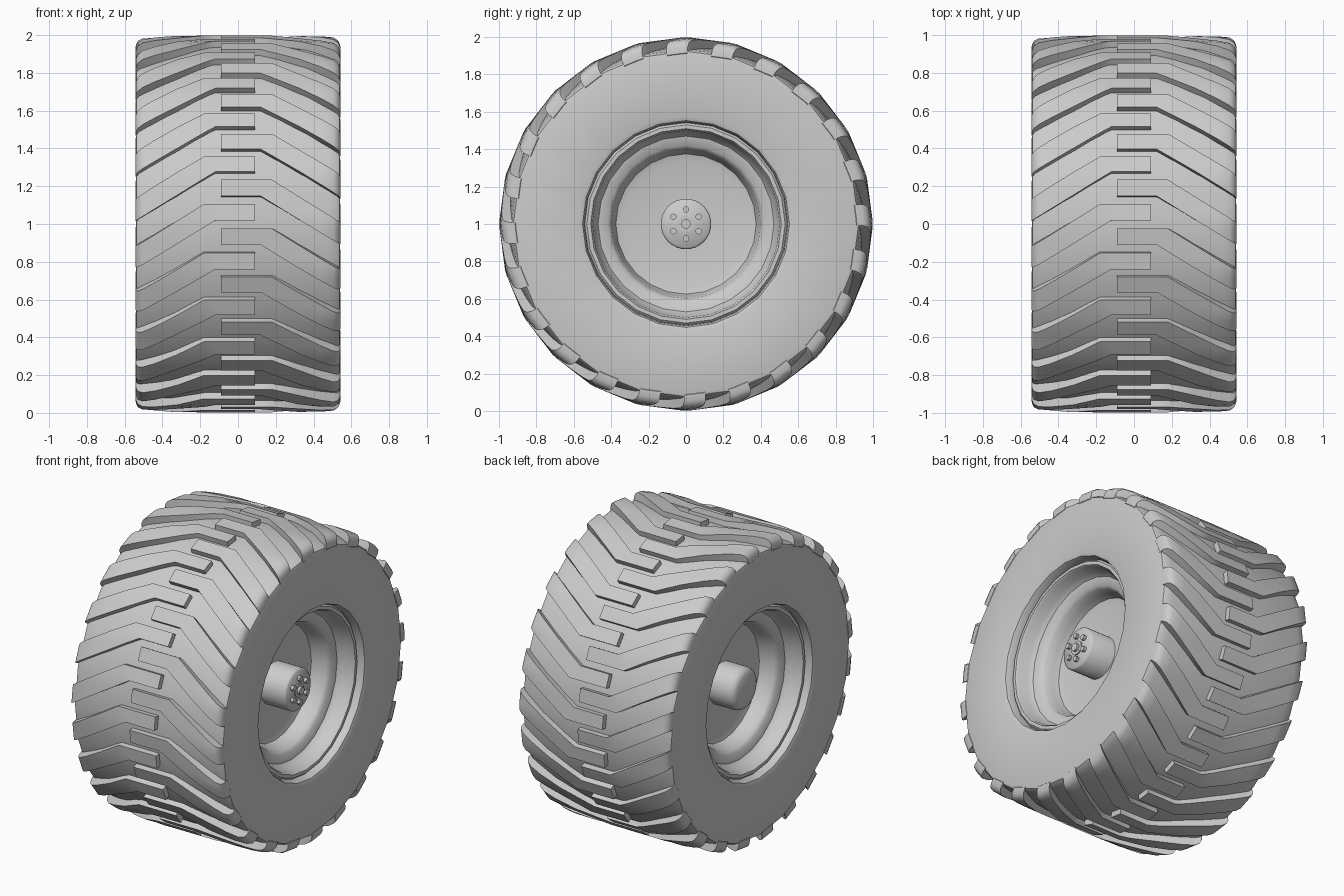
import bpy, bmesh
from math import sin, cos, radians

cube = bpy.data.objects.get("Cube")
if cube:
    bpy.data.objects.remove(cube)

grey = bpy.data.materials.new("plain_grey")
grey.use_nodes = True
colour = (0.6, 0.6, 0.6, 1)
grey.diffuse_color = colour
grey.node_tree.nodes["Principled BSDF"].inputs["Base Color"].default_value = colour

STEP = 15  # degrees per tread block and per tyre facet


def finish(name, bm, angle=30):
    bmesh.ops.recalc_face_normals(bm, faces=bm.faces)
    mesh = bpy.data.meshes.new(name)
    bm.to_mesh(mesh)
    bm.free()
    mesh.materials.append(grey)
    ob = bpy.data.objects.new(name, mesh)
    bpy.context.collection.objects.link(ob)
    bpy.ops.object.select_all(action="DESELECT")
    ob.select_set(True)
    bpy.context.view_layer.objects.active = ob
    bpy.ops.object.shade_smooth_by_angle(angle=radians(angle))
    return ob


def polar(x, r, a):
    """Point at radius r around the axle; the angle rises from the front."""
    return (x, -r * cos(radians(a)), 1 + r * sin(radians(a)))


def lathe(name, profile, sides=24, centre=(0, 0), angle=30, ring_shape=False):
    """Revolve (x, radius) points around x; a ring shape joins its own ends."""
    bm = bmesh.new()
    rings = []
    for x, r in profile:
        ring = []
        for i in range(sides):
            px, py, pz = polar(x, r, 360 * i / sides)
            ring.append(bm.verts.new((px, py + centre[0], pz + centre[1])))
        rings.append(ring)
    pairs = list(zip(rings, rings[1:]))
    if ring_shape:
        pairs.append((rings[-1], rings[0]))
    else:
        bm.faces.new(rings[0])
        bm.faces.new(rings[-1])
    for a, b in pairs:
        for i in range(sides):
            j = (i + 1) % sides
            bm.faces.new((a[i], a[j], b[j], b[i]))
    return finish(name, bm, angle)


def mirrored(half):
    return half + [(-x, r) for x, r in reversed(half)]


# Tyre carcass: sidewall, rounded shoulder and crowned tread base
lathe("tyre", mirrored([
    (0.47, 0.54), (0.515, 0.545), (0.533, 0.553), (0.541, 0.575), (0.541, 0.91),
    (0.537, 0.923), (0.52, 0.934), (0.48, 0.94), (0.42, 0.948), (0.2, 0.965)]),
    angle=40, ring_shape=True)

# Rim: bead flange, stepped barrel and centre disc
lathe("rim", mirrored([
    (0.26, 0.10), (0.26, 0.34), (0.27, 0.375), (0.31, 0.39), (0.36, 0.40),
    (0.38, 0.42), (0.39, 0.47), (0.42, 0.493), (0.48, 0.50), (0.495, 0.51),
    (0.495, 0.53), (0.48, 0.545)]), angle=40)

# Hub with a bolted face on the left and a plain rounded cap on the right
lathe("hub", [(0.44, 0.125), (0.43, 0.135), (0, 0.135), (-0.40, 0.135),
              (-0.425, 0.125), (-0.44, 0.10)], 32, angle=50)
lathe("hub_collar", [(0.42, 0.045), (0.448, 0.045)], 20)
lathe("hub_nut", [(0.42, 0.026), (0.465, 0.026)], 16)
for k in range(6):
    a = radians(90 + 60 * k)
    lathe("hub_bolt", [(0.42, 0.017), (0.46, 0.017)], 12,
          (0.078 * cos(a), 0.078 * sin(a)))

# Tread blocks: bent bars that interlock along the centre line
LUG = [(-0.09, 1), (0.12, 1), (0.18, 1), (0.32, 0.998), (0.44, 0.995),
       (0.505, 0.988), (0.53, 0.973), (0.541, 0.95), (0.543, 0.915)]
CUTS = 4


def facet(a):
    """Radius factor that keeps the blocks on the faceted tyre."""
    return cos(radians(STEP / 2)) / cos(radians(a % STEP - STEP / 2))


def add_lug(bm, start, side):
    tops, roots = [], []
    for x, r in LUG:
        low = start - 15 * max(0, x - 0.12) / 0.42
        high = start + 5 - 13 * max(0, x - 0.18) / 0.36
        top, root = [], []
        for i in range(CUTS + 1):
            a = low + (high - low) * i / CUTS
            f = facet(a)
            top.append(bm.verts.new(polar(side * x, r * f, a)))
            root.append(bm.verts.new(polar(side * min(x, 0.53), 0.9 * f, a)))
        tops.append(top)
        roots.append(root)
    for c in range(len(LUG) - 1):
        for grid in (tops, roots):
            for i in range(CUTS):
                bm.faces.new((grid[c][i], grid[c + 1][i],
                              grid[c + 1][i + 1], grid[c][i + 1]))
        for i in (0, CUTS):
            bm.faces.new((tops[c][i], tops[c + 1][i],
                          roots[c + 1][i], roots[c][i]))
    for c in (0, -1):
        for i in range(CUTS):
            bm.faces.new((tops[c][i], tops[c][i + 1],
                          roots[c][i + 1], roots[c][i]))


for name, side, phase in (("left_tread", 1, 8.6), ("right_tread", -1, 1.1)):
    bm = bmesh.new()
    for k in range(360 // STEP):
        add_lug(bm, phase + STEP * k, side)
    finish(name, bm, 35)
